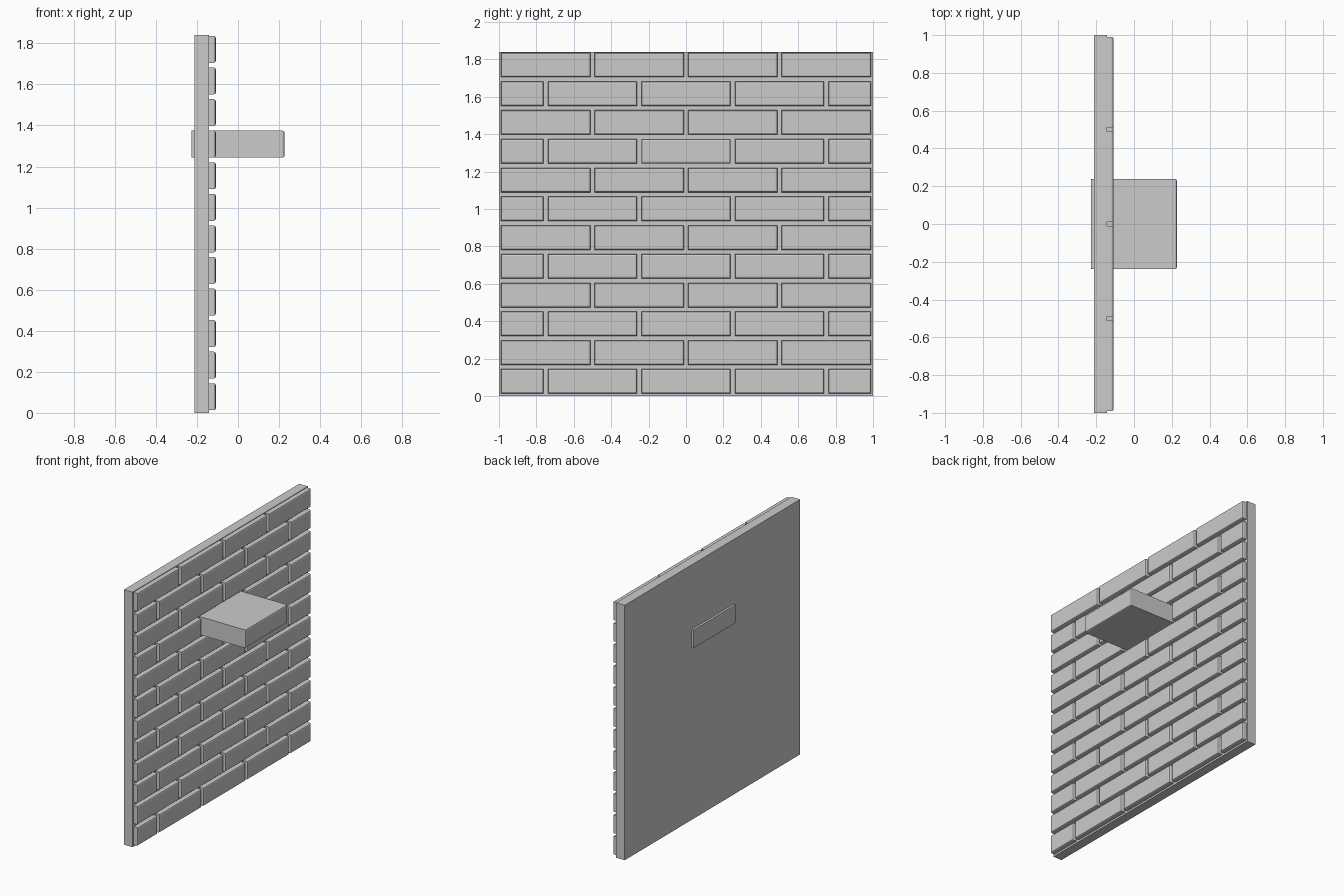
import bpy, bmesh

if "Cube" in bpy.data.objects:
    bpy.data.objects.remove(bpy.data.objects["Cube"])

WALL_BACK, WALL_FRONT = -0.211, -0.142
BRICK_FRONT = -0.108
HEIGHT = 1.84
ROWS, PITCH, BRICK_H, Z0 = 12, 0.1538, 0.131, 0.013
GAP = 0.022
EDGE = 0.99


def add_block(bm, x, y, z, bevel=0.0):
    """Box between (min, max) pairs; bevel softens the edges of its +x face."""
    verts = bmesh.ops.create_cube(bm, size=1)["verts"]
    for v in verts:
        v.co = [r[0] if c < 0 else r[1] for c, r in zip(v.co, (x, y, z))]
    if bevel:
        edges = {e for v in verts for e in v.link_edges
                 if all(abs(w.co.x - x[1]) < 1e-6 for w in e.verts)}
        bmesh.ops.bevel(bm, geom=list(edges), offset=bevel, segments=2,
                        profile=0.5, affect='EDGES')


def finish(name, bm):
    mesh = bpy.data.meshes.new(name)
    bm.to_mesh(mesh)
    bm.free()
    obj = bpy.data.objects.new(name, mesh)
    bpy.context.collection.objects.link(obj)
    return obj


# Mortar backing slab
slab = bmesh.new()
add_block(slab, (WALL_BACK, WALL_FRONT), (-1, 1), (0, HEIGHT))
finish("wall_backing", slab)

# Running-bond bricks; the middle brick of row 8 becomes the shelf
bricks = bmesh.new()
shelf = bmesh.new()
for row in range(ROWS):
    z = Z0 + row * PITCH
    joints = [-0.75, -0.25, 0.25, 0.75] if row % 2 == 0 else [-0.5, 0, 0.5]
    starts = [-EDGE] + [j + GAP / 2 for j in joints]
    ends = [j - GAP / 2 for j in joints] + [EDGE]
    for i, span in enumerate(zip(starts, ends)):
        if row == 8 and i == 2:
            add_block(shelf, (-0.227, 0.227), span, (z, z + BRICK_H), 0.01)
        else:
            add_block(bricks, (WALL_FRONT - 0.005, BRICK_FRONT), span,
                      (z, z + BRICK_H), 0.01)
finish("bricks", bricks)
finish("shelf_brick", shelf)
